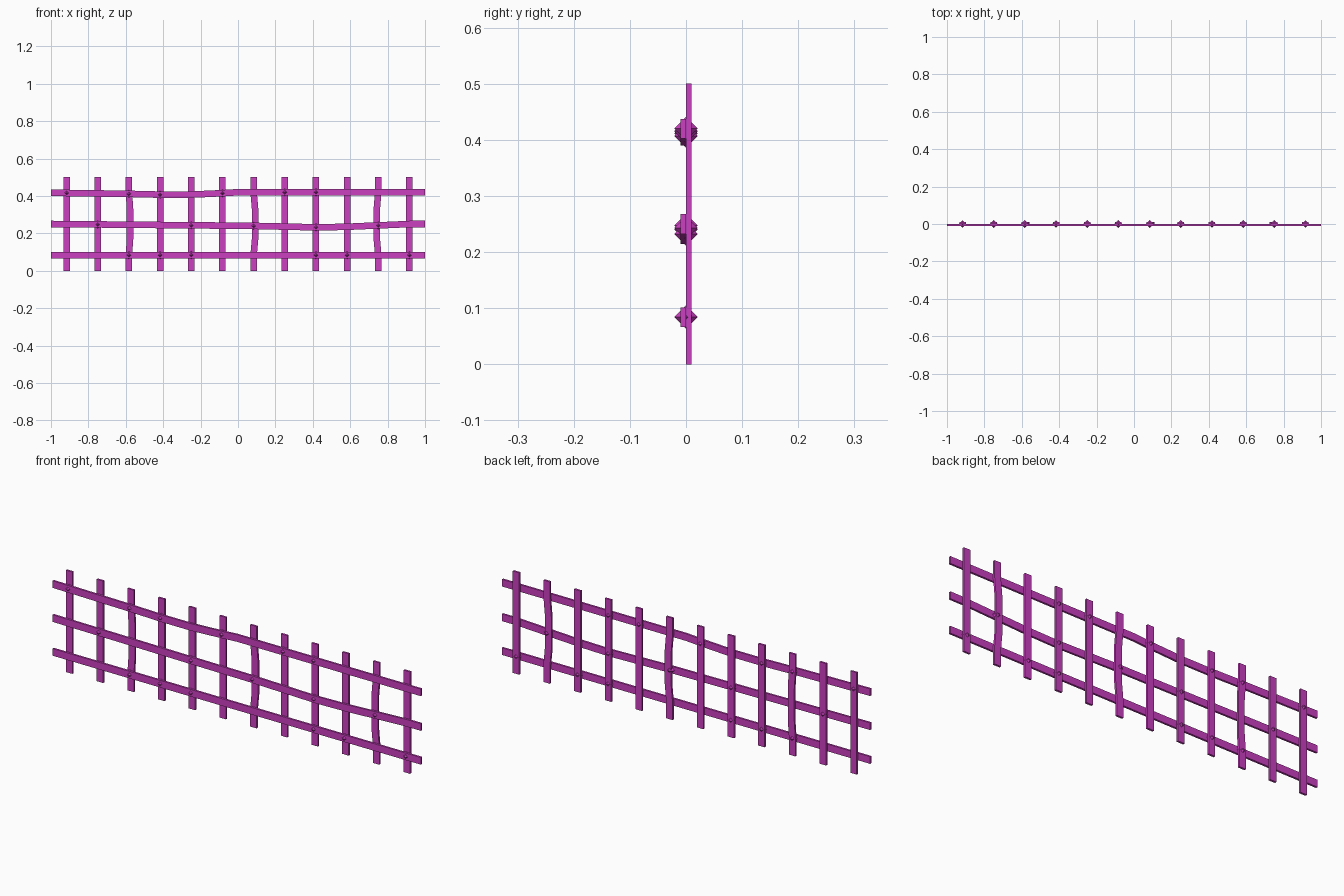
import bpy
import bmesh
from mathutils import Matrix, Vector

cube = bpy.data.objects.get("Cube")
if cube:
    bpy.data.objects.remove(cube, do_unlink=True)

magenta = bpy.data.materials.new("magenta")
magenta.use_nodes = True
magenta.diffuse_color = (0.60, 0.05, 0.53, 1)
magenta.node_tree.nodes["Principled BSDF"].inputs["Base Color"].default_value = magenta.diffuse_color

HALF = 0.0175   # half the slat width
THICK = 0.01    # slat thickness
COUNT = 12


def finish(name, bm):
    bmesh.ops.recalc_face_normals(bm, faces=bm.faces)
    mesh = bpy.data.meshes.new(name)
    bm.to_mesh(mesh)
    bm.free()
    mesh.materials.append(magenta)
    obj = bpy.data.objects.new(name, mesh)
    bpy.context.collection.objects.link(obj)
    return obj


def slat(name, path, side, y0):
    """Rectangular strip swept along (x, z) points, widened along side."""
    bm = bmesh.new()
    rings = []
    for x, z in path:
        ring = [bm.verts.new(Vector((x, y, z)) + side * s)
                for y, s in ((y0, -HALF), (y0, HALF),
                             (y0 + THICK, HALF), (y0 + THICK, -HALF))]
        rings.append(ring)
    for a, b in zip(rings, rings[1:]):
        for i in range(4):
            j = (i + 1) % 4
            bm.faces.new((a[i], a[j], b[j], b[i]))
    bm.faces.new(rings[0])
    bm.faces.new(rings[-1])
    return finish(name, bm)


def post_x(i):
    return -1 + (2 * i + 1) / COUNT


# Horizontal rails, the upper two sagging a little
rails = {
    "lower_rail": [(-1, 0.084), (1, 0.084)],
    "middle_rail": [(-1, 0.25), (-0.25, 0.243), (0.08, 0.24), (0.42, 0.232),
                    (0.58, 0.235), (0.92, 0.25), (1, 0.25)],
    "upper_rail": [(-1, 0.417), (-0.58, 0.411), (-0.42, 0.407), (-0.25, 0.407),
                   (-0.08, 0.415), (0, 0.42), (1, 0.42)],
}
for name, path in rails.items():
    slat(name, path, Vector((0, 0, 1)), -THICK)

# Upright slats, three of them slightly bowed sideways
bow = {2: 0.006, 6: 0.008, 10: -0.008}
for i in range(COUNT):
    x = post_x(i)
    path = [(x, 0), (x, 0.5)]
    if i in bow:
        shift = bow[i]
        path = [(x, 0), (x, 0.084), (x + shift, 0.17), (x + shift, 0.33),
                (x, 0.42), (x, 0.5)]
    slat(f"upright_{i + 1}", path, Vector((1, 0, 0)), 0)

# Pointed studs pinning some of the crossings
studs = {
    "lower_rail": (2, 3, 4, 8, 9, 11),
    "middle_rail": (1, 4, 6, 8, 10),
    "upper_rail": (0, 2, 3, 5, 7, 8),
}


def rail_height(path, x):
    for (x0, z0), (x1, z1) in zip(path, path[1:]):
        if x0 <= x <= x1:
            return z0 + (z1 - z0) * (x - x0) / (x1 - x0)


for name, columns in studs.items():
    for i in columns:
        x = post_x(i)
        bm = bmesh.new()
        # Two four-sided cones back to back, points along y
        size = 0.021
        ring = [bm.verts.new((dx * size, 0, dz * size))
                for dx, dz in ((1, 0), (0, 1), (-1, 0), (0, -1))]
        for tip_y in (-size, size):
            tip = bm.verts.new((0, tip_y, 0))
            for k in range(4):
                bm.faces.new((ring[k], ring[(k + 1) % 4], tip))
        place = Matrix.Translation((x, 0, rail_height(rails[name], x)))
        bmesh.ops.transform(bm, matrix=place, verts=bm.verts)
        finish(f"{name}_stud_{i + 1}", bm)
